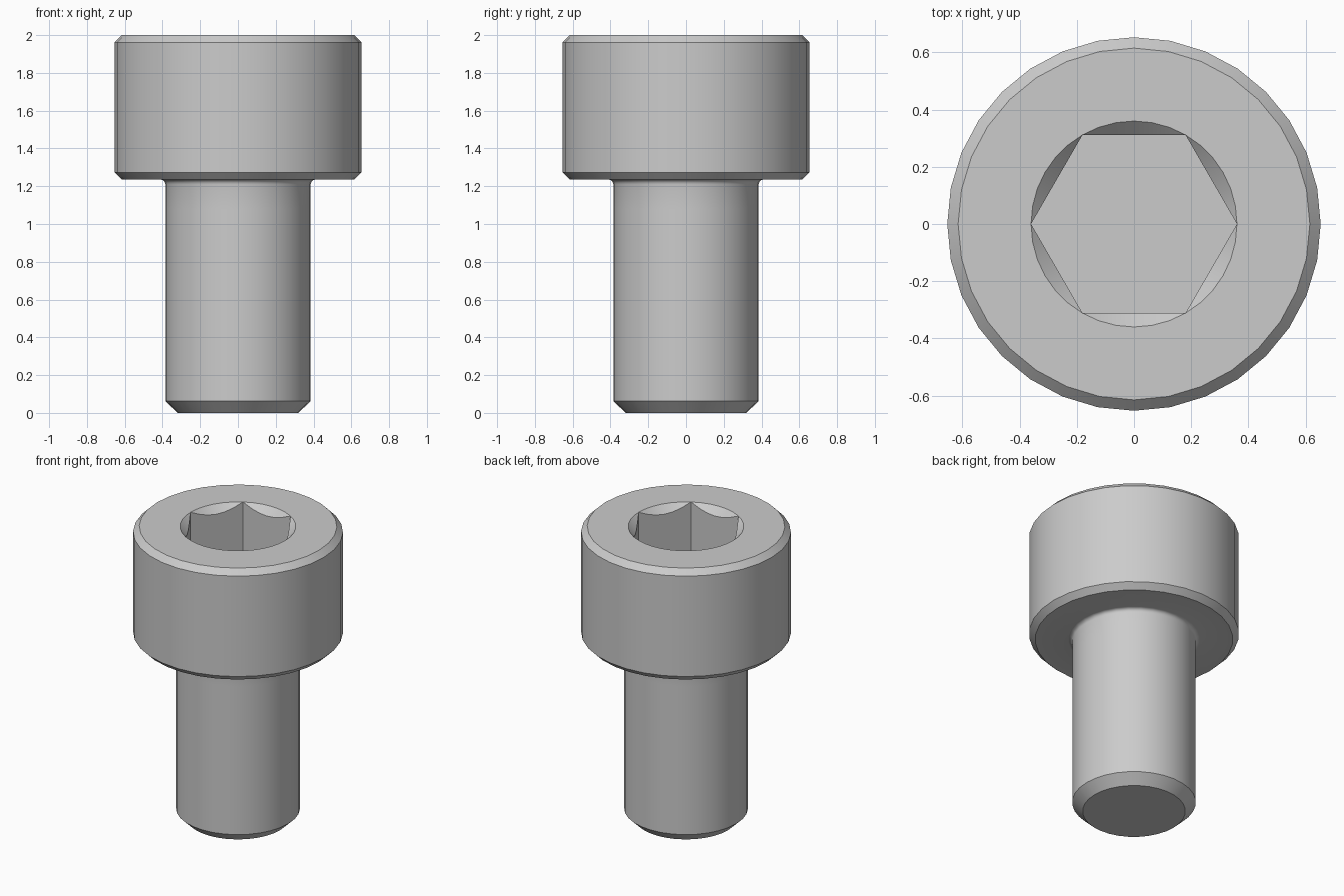
import bpy
import bmesh
from math import radians, sin, cos, pi

cube = bpy.data.objects.get("Cube")
if cube:
    bpy.data.objects.remove(cube, do_unlink=True)

SIDES = 32          # facets around the body
ARC = 6             # rim steps per socket flat
TOP, UNDER = 2.0, 1.235
SHANK_R, HEAD_R = 0.385, 0.653
SOCKET_R, SOCKET_DEPTH = 0.36, 0.385
FILLET = 0.025

steel = bpy.data.materials.new("grey steel")
steel.use_nodes = True
grey = (0.6, 0.6, 0.6, 1)
steel.diffuse_color = grey
steel.node_tree.nodes["Principled BSDF"].inputs["Base Color"].default_value = grey

bm = bmesh.new()


def ring(count, place):
    """Closed loop of vertices; place(angle) gives radius and height."""
    verts = []
    for i in range(count):
        a = 2 * pi * i / count
        r, z = place(a)
        verts.append(bm.verts.new((r * cos(a), r * sin(a), z)))
    return verts


def skin(lower, upper):
    """Quads between two equal loops."""
    n = len(lower)
    for i in range(n):
        j = (i + 1) % n
        bm.faces.new((lower[i], lower[j], upper[j], upper[i]))


# Body profile: tip chamfer, shank, under-head fillet, chamfered head
profile = [(0.32, 0), (SHANK_R, 0.063), (SHANK_R, 1.08)]
for k in range(5):
    t = k / 4 * pi / 2
    profile.append((SHANK_R + FILLET * (1 - cos(t)),
                    UNDER - FILLET * (1 - sin(t))))
profile += [(0.615, UNDER), (HEAD_R, UNDER + 0.038),
            (HEAD_R, TOP - 0.038), (0.615, TOP)]
loops = [ring(SIDES, lambda a, p=p: p) for p in profile]
for low, high in zip(loops, loops[1:]):
    skin(low, high)
bm.faces.new(loops[0][::-1])


# Hexagon socket: round countersunk rim cut by six flat walls
def hex_radius(a):
    return SOCKET_R * cos(pi / 6) / cos(a % (pi / 3) - pi / 6)


rim = ring(6 * ARC, lambda a: (SOCKET_R, TOP))
wall = ring(6 * ARC, lambda a: (hex_radius(a), TOP - (SOCKET_R - hex_radius(a))))
floor = ring(6 * ARC, lambda a: (hex_radius(a), TOP - SOCKET_DEPTH))
skin(wall, rim)
skin(floor, wall)
bm.faces.new(floor)


# Flat annulus on top of the head
def loop_edges(loop):
    return [bm.edges.get((v, loop[(i + 1) % len(loop)])) for i, v in enumerate(loop)]


bmesh.ops.triangle_fill(bm, use_beauty=True,
                        edges=loop_edges(rim) + loop_edges(loops[-1]))

# Close the corners where rim and wall touch
bmesh.ops.remove_doubles(bm, verts=bm.verts, dist=0.0005)
bmesh.ops.recalc_face_normals(bm, faces=bm.faces)

mesh = bpy.data.meshes.new("socket_screw")
bm.to_mesh(mesh)
bm.free()
mesh.materials.append(steel)
screw = bpy.data.objects.new("socket_screw", mesh)
bpy.context.collection.objects.link(screw)

bpy.ops.object.select_all(action='DESELECT')
screw.select_set(True)
bpy.context.view_layer.objects.active = screw
bpy.ops.object.shade_smooth_by_angle(angle=radians(30))
